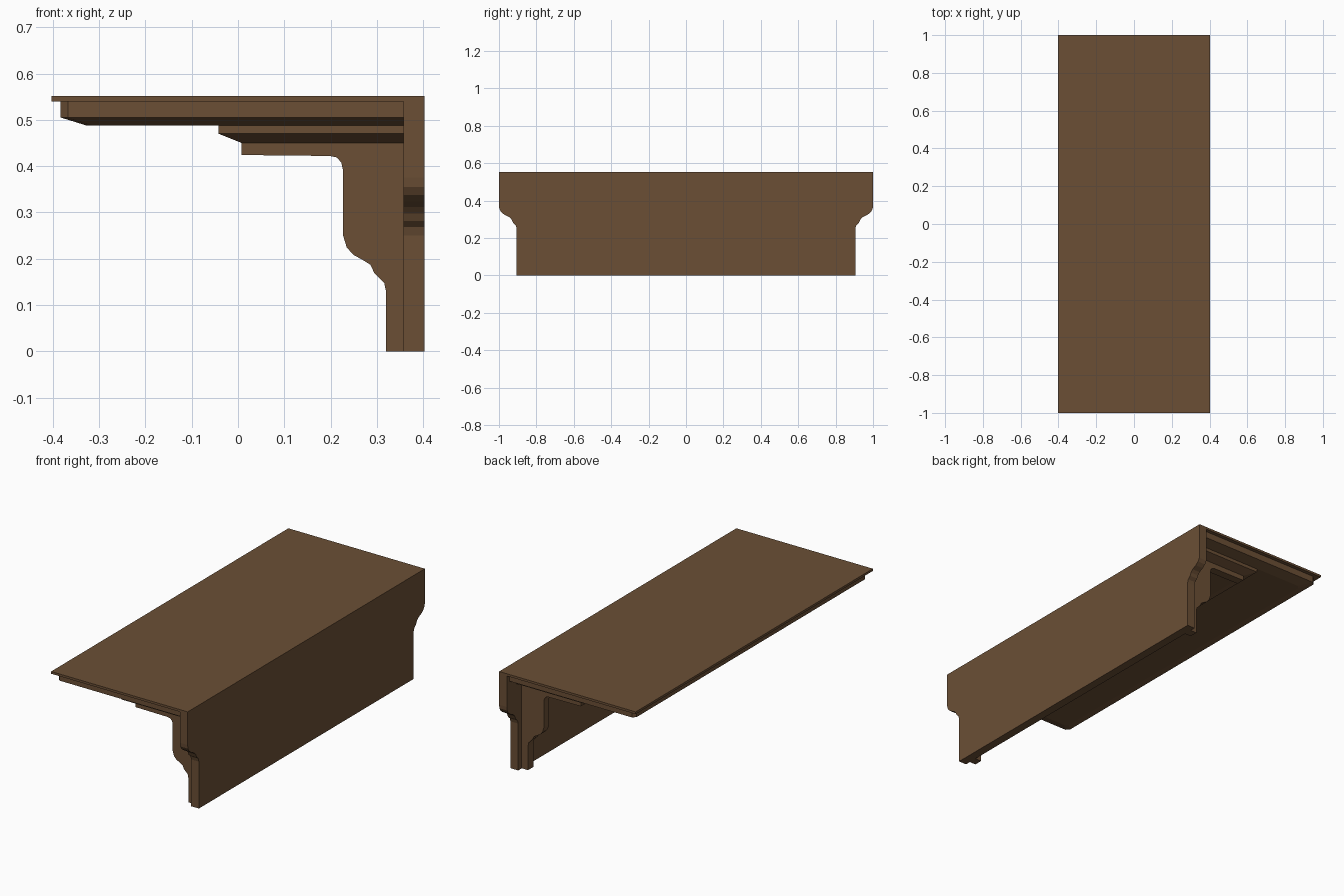
import bpy, bmesh

if "Cube" in bpy.data.objects:
    bpy.data.objects.remove(bpy.data.objects["Cube"])

wood = bpy.data.materials.new("brown_wood")
wood.diffuse_color = (0.147, 0.078, 0.036, 1)
wood.use_nodes = True
wood.node_tree.nodes["Principled BSDF"].inputs["Base Color"].default_value = wood.diffuse_color

BACK = 0.357   # inner face of the wall plate


def loft(name, rings):
    """Solid skinned between equal-sized rings of points, capped at both ends."""
    bm = bmesh.new()
    loops = [[bm.verts.new(p) for p in ring] for ring in rings]
    n = len(loops[0])
    for a, b in zip(loops, loops[1:]):
        for i in range(n):
            j = (i + 1) % n
            bm.faces.new((a[i], a[j], b[j], b[i]))
    bm.faces.new(loops[0])
    bm.faces.new(loops[-1])
    bmesh.ops.recalc_face_normals(bm, faces=bm.faces)
    me = bpy.data.meshes.new(name)
    bm.to_mesh(me)
    bm.free()
    me.materials.append(wood)
    ob = bpy.data.objects.new(name, me)
    bpy.context.collection.objects.link(ob)
    return ob


def plan(x0, y, z, c=0.0):
    """Horizontal outline running from the wall plate to x0, front corners cut by c."""
    pts = [(BACK, -y), (x0 + c, -y)]
    if c:
        pts += [(x0, -y + c), (x0, y - c)]
    pts += [(x0 + c, y), (BACK, y)]
    return [(px, py, z) for px, py in pts]


# Thin shelf top
loft("shelf_top", [plan(-0.403, 1.0, 0.54), plan(-0.403, 1.0, 0.552)])

# Two stepped mouldings below it, each with a sloped lower edge
loft("upper_moulding", [plan(-0.383, 0.98, 0.54, 0.016),
                        plan(-0.383, 0.98, 0.505, 0.016),
                        plan(-0.328, 0.925, 0.488, 0.016)])
loft("lower_moulding", [plan(-0.042, 0.923, 0.488),
                        plan(-0.042, 0.923, 0.47),
                        plan(0.008, 0.875, 0.45)])

# Wall plate with shaped ends, mirrored about y = 0
side = [(0.905, 0), (0.905, 0.25), (0.91, 0.268), (0.925, 0.282), (0.932, 0.298),
        (0.945, 0.312), (0.97, 0.324), (0.988, 0.338), (0.998, 0.355), (1.0, 0.375),
        (1.0, 0.552)]
outline = side + [(-y, z) for y, z in reversed(side)]
loft("wall_plate", [[(x, y, z) for y, z in outline] for x in (BACK, 0.403)])

# Curved brackets, one near each end
profile = [(BACK, 0), (0.32, 0), (0.32, 0.128), (0.316, 0.147), (0.302, 0.162),
           (0.294, 0.17), (0.286, 0.187), (0.27, 0.197), (0.25, 0.208),
           (0.235, 0.224), (0.227, 0.25), (0.227, 0.39), (0.223, 0.408),
           (0.213, 0.419), (0.198, 0.422), (0.008, 0.424), (0.008, 0.45), (BACK, 0.45)]
for label, s in (("front", -1), ("rear", 1)):
    loft(label + "_bracket", [[(x, s * y, z) for x, z in profile] for y in (0.83, 0.875)])
